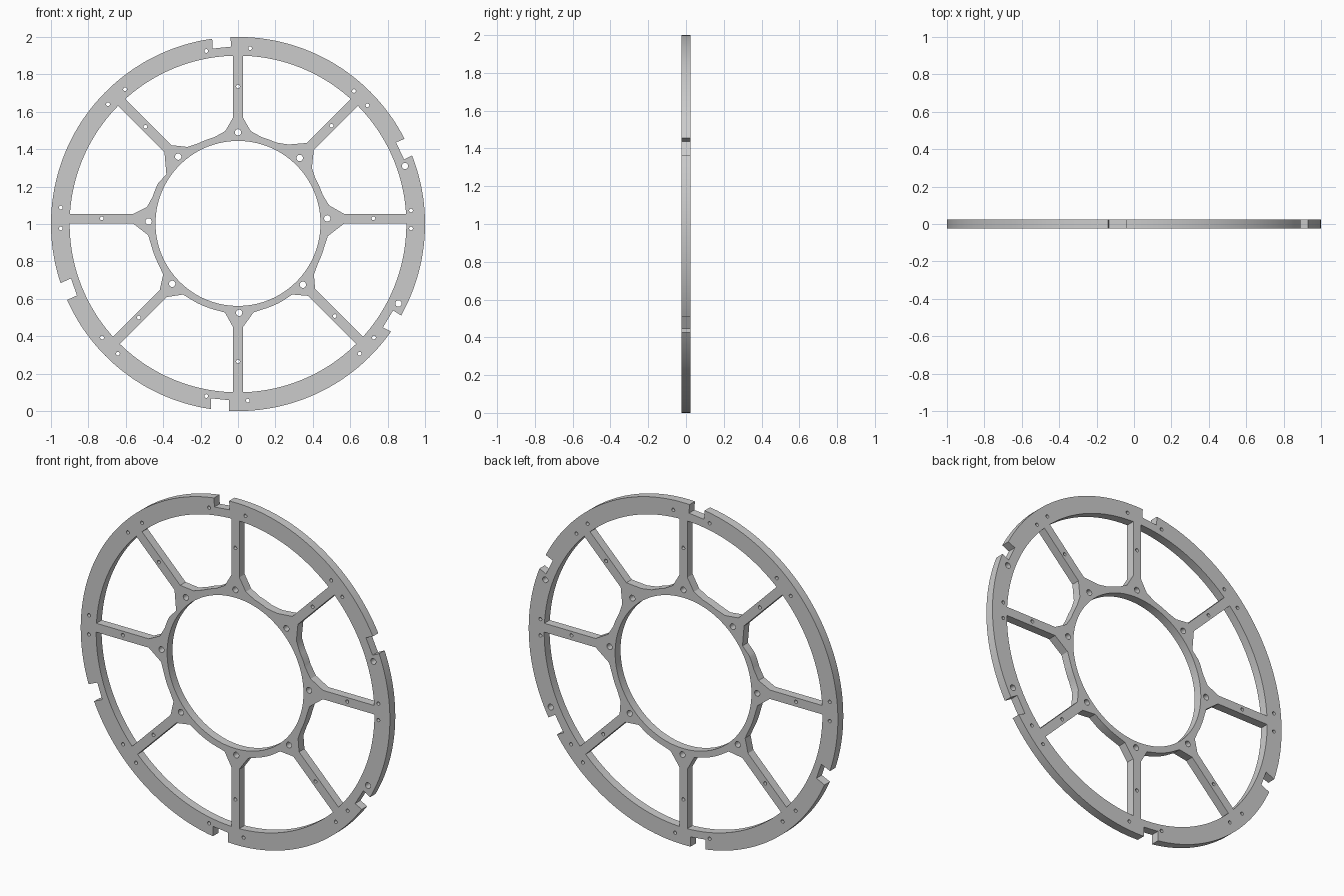
import bpy, bmesh
from math import cos, sin, pi, atan2, radians, sqrt, tau, ceil

if "Cube" in bpy.data.objects:
    bpy.data.objects.remove(bpy.data.objects["Cube"])

HALF_T = 0.025            # half plate thickness
HALF_W = 0.026            # half spoke width
RIM_R, RIM_IN, HUB_R, HUB_IN = 1.0, 0.90, 0.478, 0.441
HUB_Z, SPOKE_Z = 1.003, 1.028


def arc(r, a, b, cz=1.0):
    """Points from angle a to b around (0, cz)."""
    n = max(2, ceil(abs(b - a) / radians(1.5)))
    return [(r * cos(a + (b - a) * i / n), cz + r * sin(a + (b - a) * i / n))
            for i in range(n + 1)]


def circle(x, z, r, n=24):
    return [(x + r * cos(tau * i / n), z + r * sin(tau * i / n)) for i in range(n)]


def ang(p, cz=1.0):
    return atan2(p[1] - cz, p[0])


# Outer outline: arcs joined by rectangular notches (outer, inner, inner, outer)
notches = [
    [(0.818, 0.425), (0.775, 0.447), (0.829, 0.538), (0.872, 0.511)],
    [(0.930, 1.366), (0.888, 1.345), (0.845, 1.436), (0.893, 1.457)],
    [(-0.04, 2.00), (-0.037, 1.948), (-0.135, 1.938), (-0.138, 1.99)],
    [(-0.94, 0.687), (-0.893, 0.709), (-0.861, 0.618), (-0.909, 0.596)],
    [(-0.145, 0.01), (-0.145, 0.068), (-0.048, 0.058), (-0.047, 0.00)],
]
outline = []
for i, notch in enumerate(notches):
    start, end = ang(notch[3]), ang(notches[(i + 1) % 5][0])
    outline += notch[1:3] + arc(RIM_R, start, start + (end - start) % tau)

# Spokes: distance where the gusset starts, clockwise foot, anticlockwise foot
spokes = [
    (0.567, (0.480, 0.935), (0.487, 1.100)),
    (0.547, (0.395, 1.300), (0.270, 1.425)),
    (0.542, (0.068, 1.497), (-0.068, 1.497)),
    (0.530, (-0.270, 1.412), (-0.383, 1.265)),
    (0.560, (-0.487, 1.090), (-0.480, 0.940)),
    (0.566, (-0.400, 0.730), (-0.294, 0.623)),
    (0.580, (-0.070, 0.527), (0.083, 0.527)),
    (0.557, (0.290, 0.623), (0.406, 0.730)),
]


def spoke_edge(k, side):
    """Foot, shoulder and rim end of one side of a spoke (+1 = anticlockwise)."""
    s, cw, ccw = spokes[k]
    a = k * pi / 4
    dx, dz = cos(a), sin(a)
    ox, oz = -dz * HALF_W * side, SPOKE_Z + dx * HALF_W * side
    b = ox * dx + (oz - 1) * dz
    t = -b + sqrt(b * b - ox * ox - (oz - 1) ** 2 + RIM_IN ** 2)
    foot = ccw if side > 0 else cw
    return [foot, (ox + dx * s, oz + dz * s), (ox + dx * t, oz + dz * t)]


# Windows between neighbouring spokes
windows = []
for k in range(8):
    e1, e2 = spoke_edge(k, 1), spoke_edge((k + 1) % 8, -1)
    a, b = ang(e1[2]), ang(e2[2])
    rim_arc = arc(RIM_IN, a, a + (b - a) % tau)
    h1, h2 = ang(e1[0], HUB_Z), ang(e2[0], HUB_Z)
    h2 = h1 + (h2 - h1) % tau
    hub_arc = arc(HUB_R, h2 - 0.13, h1 + 0.13, HUB_Z)
    windows.append(e1[:2] + rim_arc + [e2[1], e2[0]] + hub_arc)

# Drilled holes: rim pairs, spoke holes, hub bolts and rim bolts
small = [(-0.17, 1.925), (0.065, 1.94), (-0.604, 1.72), (-0.695, 1.64),
         (0.62, 1.711), (0.692, 1.634), (-0.947, 1.088), (-0.947, 0.976),
         (0.925, 1.072), (0.925, 0.976), (-0.727, 0.393), (-0.642, 0.307),
         (0.727, 0.393), (0.65, 0.307), (-0.17, 0.08), (0.053, 0.056),
         (0, 1.735), (0, 0.265), (-0.728, 1.03), (0.724, 1.03),
         (-0.495, 1.52), (0.50, 1.525), (-0.53, 0.50), (0.518, 0.508)]
large = [(0, 1.49), (-0.32, 1.36), (0.33, 1.353), (-0.478, 1.013),
         (0.477, 1.03), (-0.352, 0.68), (0.347, 0.675), (0.006, 0.525),
         (0.893, 1.31), (0.858, 0.575)]

loops = [outline, circle(0, HUB_Z, HUB_IN, 180)] + windows
loops += [circle(x, z, 0.010, 16) for x, z in small]
loops += [circle(x, z, 0.017) for x, z in large]

# Filled and extruded plate
curve = bpy.data.curves.new("spoked_ring_plate", 'CURVE')
curve.dimensions = '2D'
curve.fill_mode = 'BOTH'
curve.extrude = HALF_T
for pts in loops:
    clean = [p for i, p in enumerate(pts)
             if abs(p[0] - pts[i - 1][0]) + abs(p[1] - pts[i - 1][1]) > 1e-5]
    sp = curve.splines.new('POLY')
    sp.points.add(len(clean) - 1)
    for q, (x, z) in zip(sp.points, clean):
        q.co = (x, z, 0, 1)
    sp.use_cyclic_u = True
plate = bpy.data.objects.new("spoked_ring_plate", curve)
bpy.context.collection.objects.link(plate)
plate.rotation_euler = (pi / 2, 0, 0)
bpy.context.view_layer.objects.active = plate
plate.select_set(True)
bpy.ops.object.convert(target='MESH')
plate = bpy.context.object

# Weld caps to walls and shade the round walls smooth
bm = bmesh.new()
bm.from_mesh(plate.data)
bmesh.ops.remove_doubles(bm, verts=bm.verts, dist=1e-5)
bmesh.ops.recalc_face_normals(bm, faces=bm.faces)
bm.to_mesh(plate.data)
bm.free()
bpy.ops.object.transform_apply(location=False, rotation=True, scale=False)
bpy.ops.object.shade_smooth_by_angle(angle=radians(26))
